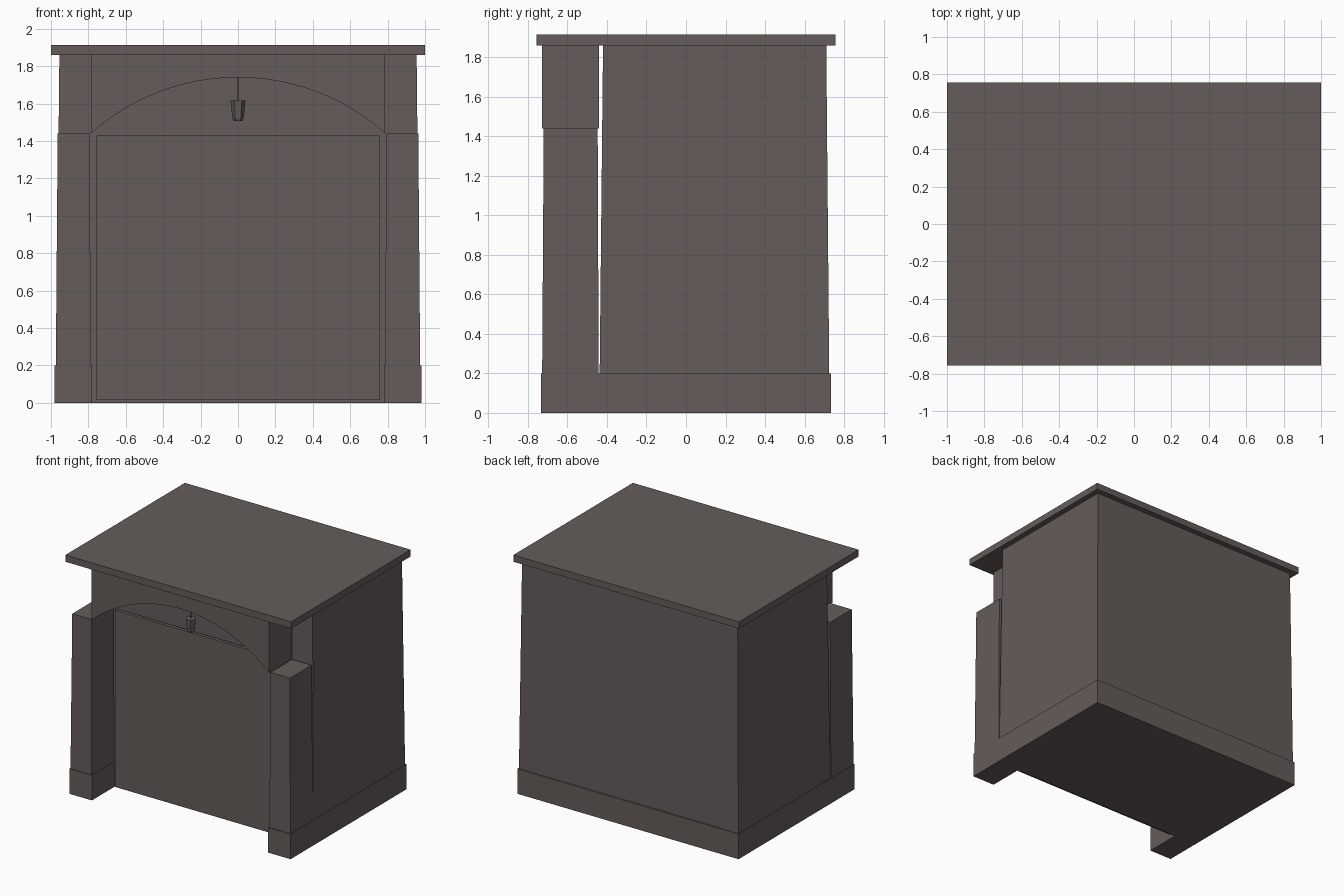
import bpy, bmesh, math

if "Cube" in bpy.data.objects:
    bpy.data.objects.remove(bpy.data.objects["Cube"])

mat = bpy.data.materials.new("warm dark grey")
mat.diffuse_color = (0.128, 0.107, 0.102, 1)
mat.use_nodes = True
mat.node_tree.nodes["Principled BSDF"].inputs["Base Color"].default_value = mat.diffuse_color


def finish(bm, name):
    bmesh.ops.recalc_face_normals(bm, faces=bm.faces)
    me = bpy.data.meshes.new(name)
    bm.to_mesh(me)
    bm.free()
    me.materials.append(mat)
    ob = bpy.data.objects.new(name, me)
    bpy.context.collection.objects.link(ob)
    return ob


def taper_box(name, z0, r0, z1, r1):
    """Box between two rectangles (xmin, xmax, ymin, ymax)."""
    bm = bmesh.new()
    rings = []
    for z, (a, b, c, d) in ((z0, r0), (z1, r1)):
        rings.append([bm.verts.new((x, y, z)) for x, y in ((a, c), (b, c), (b, d), (a, d))])
    lo, hi = rings
    bm.faces.new(lo)
    bm.faces.new(hi)
    for i in range(4):
        j = (i + 1) % 4
        bm.faces.new((lo[i], lo[j], hi[j], hi[i]))
    return finish(bm, name)


def extrude(name, pts, vec):
    """Solid made by pushing a flat outline along vec."""
    bm = bmesh.new()
    f = bm.faces.new([bm.verts.new(p) for p in pts])
    r = bmesh.ops.extrude_face_region(bm, geom=[f], use_keep_orig=True)
    bmesh.ops.translate(bm, vec=vec, verts=[v for v in r["geom"] if isinstance(v, bmesh.types.BMVert)])
    return finish(bm, name)


def cone(name, r0, r1, z0, z1, y, sides):
    bpy.ops.mesh.primitive_cone_add(vertices=sides, radius1=r0, radius2=r1, depth=z1 - z0,
                                    location=(0, y, (z0 + z1) / 2),
                                    rotation=(0, 0, math.pi / 2))
    ob = bpy.context.object
    ob.name = name
    ob.data.materials.append(mat)
    return ob


# U-shaped plinth with feet for the porch pillars
plan = [(-.98, .735), (-.98, -.735), (-.78, -.735), (-.78, -.445),
        (.78, -.445), (.78, -.735), (.98, -.735), (.98, .735)]
extrude("plinth", [(x, y, 0) for x, y in plan], (0, 0, .2))

# Slightly tapering main body and flat roof
taper_box("main_body", .2, (-.972, .972, -.437, .725), 1.86, (-.955, .955, -.42, .71))
taper_box("roof_slab", 1.86, (-1, 1, -.756, .756), 1.914, (-1, 1, -.756, .756))

# Porch pillars
for s, side in ((-1, "left"), (1, "right")):
    lo, hi = sorted((s * .788, s * .974)), sorted((s * .792, s * .964))
    taper_box(side + "_pillar", .2, (*lo, -.728, -.442), 1.44, (*hi, -.72, -.447))

# Arched lintel over the porch
w, rise, spring = .787, .3, 1.44
R = (w * w + rise * rise) / (2 * rise)
half = math.asin(w / R)
N = 24
outline = [(-w, -.73, 1.86)]
for i in range(N + 1):
    a = -half + 2 * half * i / N
    outline.append((R * math.sin(a), -.73, spring + rise - R + R * math.cos(a)))
outline.append((w, -.73, 1.86))
extrude("arched_lintel", outline, (0, .29, 0))

# Door panel standing just in front of the body
taper_box("door_panel", .015, (-.757, .757, -.475, -.448), 1.43, (-.757, .757, -.475, -.448))

# Hanging lantern
ly = -.595
cone("lantern_rod", .004, .004, 1.61, 1.745, ly, 6)
cone("lantern_shade", .03, .04, 1.52, 1.615, ly, 6)
cone("lantern_base", .024, .03, 1.508, 1.52, ly, 6)
